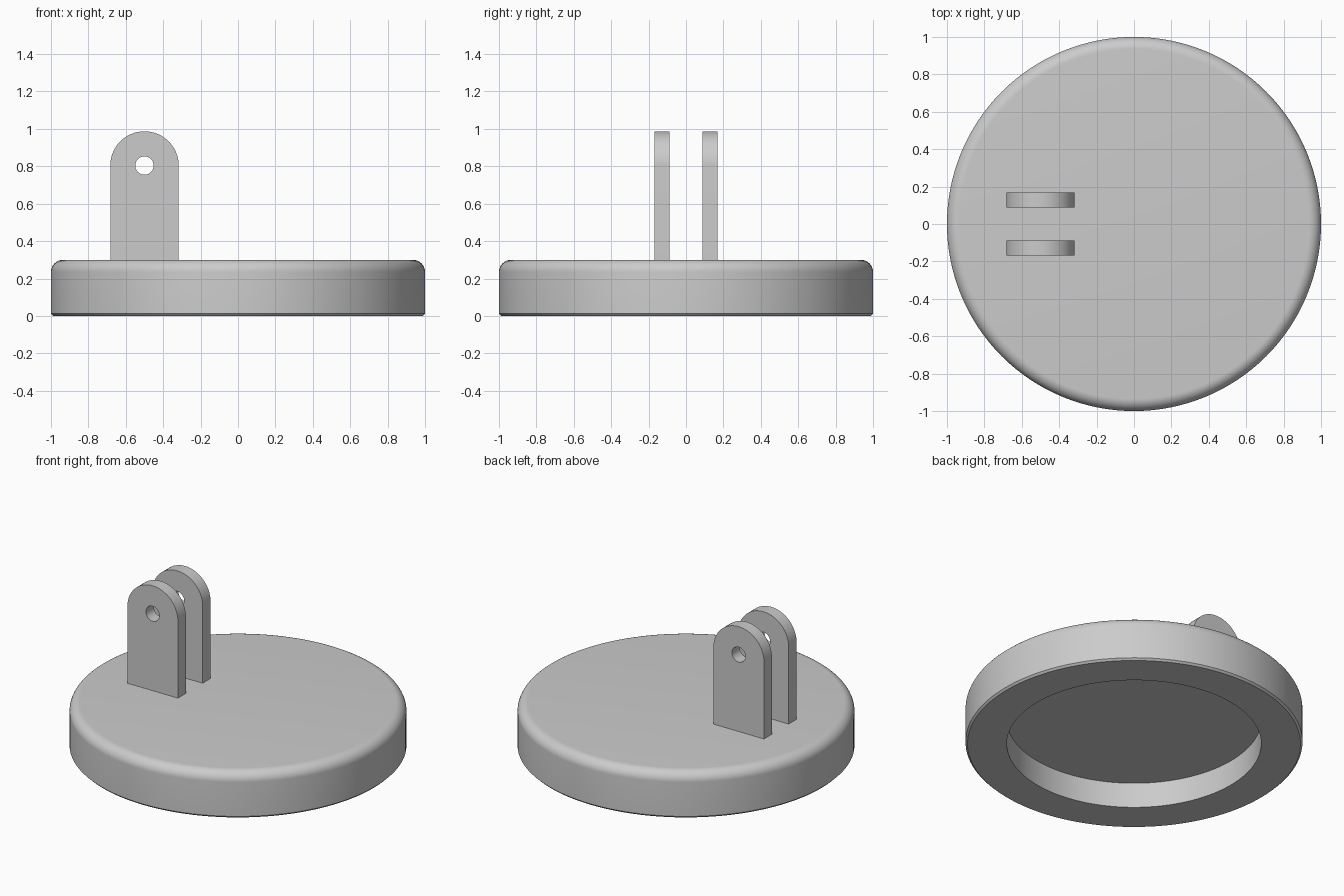
import bpy
import bmesh
from math import sin, cos, pi, radians
from mathutils import Vector

cube = bpy.data.objects.get("Cube")
if cube:
    bpy.data.objects.remove(cube, do_unlink=True)

grey = bpy.data.materials.new("light_grey")
grey.use_nodes = True
colour = (0.6, 0.6, 0.6, 1)
grey.diffuse_color = colour
grey.node_tree.nodes["Principled BSDF"].inputs["Base Color"].default_value = colour


def finish(bm, name, angle):
    """Turn a bmesh into a shaded, coloured object."""
    bmesh.ops.remove_doubles(bm, verts=bm.verts, dist=1e-5)
    bmesh.ops.recalc_face_normals(bm, faces=bm.faces)
    mesh = bpy.data.meshes.new(name)
    bm.to_mesh(mesh)
    bm.free()
    mesh.materials.append(grey)
    obj = bpy.data.objects.new(name, mesh)
    bpy.context.collection.objects.link(obj)
    bpy.ops.object.select_all(action="DESELECT")
    obj.select_set(True)
    bpy.context.view_layer.objects.active = obj
    bpy.ops.object.shade_smooth_by_angle(angle=radians(angle))
    return obj


def arc(cx, cz, r, start, end, steps):
    angles = [start + (end - start) * i / steps for i in range(steps + 1)]
    return [(cx + r * cos(a), cz + r * sin(a)) for a in angles]


# Round base: rounded top rim, chamfered foot, shallow recess underneath
HEIGHT, FILLET, CHAMFER = 0.3, 0.065, 0.012
RECESS_R, RECESS_DEPTH = 0.755, 0.165
profile = [(0, RECESS_DEPTH), (RECESS_R, RECESS_DEPTH), (RECESS_R, 0),
           (1 - CHAMFER, 0), (1, CHAMFER)]
profile += arc(1 - FILLET, HEIGHT - FILLET, FILLET, 0, pi / 2, 10)
profile += [(0, HEIGHT)]
bm = bmesh.new()
verts = [bm.verts.new((x, 0, z)) for x, z in profile]
edges = [bm.edges.new(pair) for pair in zip(verts, verts[1:])]
bmesh.ops.spin(bm, geom=verts + edges, cent=(0, 0, 0), axis=(0, 0, 1),
               angle=2 * pi, steps=128)
finish(bm, "round_base", 30)

# Pair of upright lugs with rounded tops and a pin hole
LUG_X, LUG_R, HOLE_R, PIN_Z = -0.5, 0.183, 0.049, 0.804
THICK, INNER_Y = 0.082, 0.087


def make_lug(name, y):
    """Bridge the outline to the hole, then extrude the ring to thickness."""
    bm = bmesh.new()
    foot = HEIGHT - 0.01
    n = 32
    outer = arc(LUG_X, PIN_Z, LUG_R, 0, pi, n)
    outer += [(LUG_X - LUG_R, foot), (LUG_X + LUG_R, foot)]
    hole = arc(LUG_X, PIN_Z, HOLE_R, 0, 2 * pi, 2 * n)[:-1]
    o = [bm.verts.new((x, y, z)) for x, z in outer]
    h = [bm.verts.new((x, y, z)) for x, z in hole]
    for i in range(n):
        bm.faces.new((o[i], o[i + 1], h[i + 1], h[i]))
    # Lower half joins the hole's underside to the square foot
    bm.faces.new([o[n], o[n + 1]] + h[n:3 * n // 2 + 1][::-1])
    bm.faces.new([o[n + 1], o[n + 2], h[3 * n // 2]])
    bm.faces.new([o[n + 2], o[0], h[0]] + h[3 * n // 2:][::-1])
    solid = bmesh.ops.extrude_face_region(bm, geom=bm.faces[:], use_keep_orig=True)
    moved = [g for g in solid["geom"] if isinstance(g, bmesh.types.BMVert)]
    bmesh.ops.translate(bm, verts=moved, vec=Vector((0, THICK, 0)))
    return finish(bm, name, 30)


make_lug("front_lug", -INNER_Y - THICK)
make_lug("back_lug", INNER_Y)
